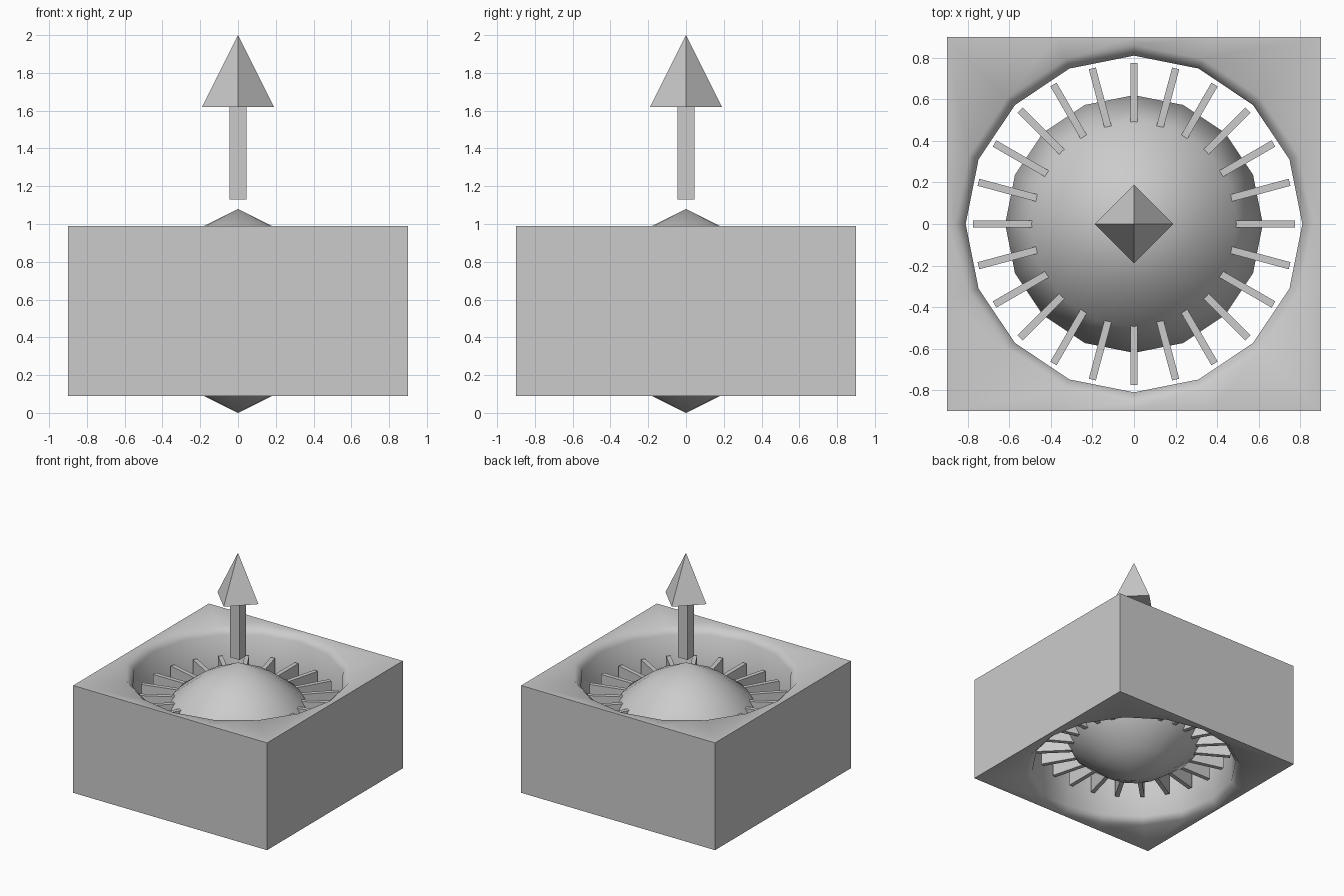
import bpy, bmesh, math
from mathutils import Matrix

if "Cube" in bpy.data.objects:
    bpy.data.objects.remove(bpy.data.objects["Cube"])

SIDES = 16
MID = 0.54  # mid height of the housing


def finish(name, bm, smooth_angle=None):
    bmesh.ops.recalc_face_normals(bm, faces=bm.faces)
    me = bpy.data.meshes.new(name)
    bm.to_mesh(me)
    bm.free()
    ob = bpy.data.objects.new(name, me)
    bpy.context.collection.objects.link(ob)
    if smooth_angle:
        bpy.ops.object.select_all(action='DESELECT')
        ob.select_set(True)
        bpy.context.view_layer.objects.active = ob
        bpy.ops.object.shade_smooth_by_angle(angle=math.radians(smooth_angle))
    return ob


def ring(bm, r, z, square=False):
    out = []
    for i in range(SIDES):
        a = 2 * math.pi * i / SIDES
        c, s = math.cos(a), math.sin(a)
        k = r / max(abs(c), abs(s)) if square else r
        out.append(bm.verts.new((c * k, s * k, z)))
    return out


def bridge(bm, a, b):
    for i in range(SIDES):
        j = (i + 1) % SIDES
        bm.faces.new((a[i], a[j], b[j], b[i]))


def box(bm, x0, x1, w, z0, z1, angle=0.0):
    m = (Matrix.Rotation(angle, 4, 'Z')
         @ Matrix.Translation(((x0 + x1) / 2, 0, (z0 + z1) / 2))
         @ Matrix.Diagonal((x1 - x0, w, z1 - z0, 1)))
    bmesh.ops.create_cube(bm, size=1, matrix=m)


# Square housing with a flared round duct through it
bm = bmesh.new()
loops = [ring(bm, 0.9, 0.09, True), ring(bm, 0.9, 0.99, True),
         ring(bm, 0.86, 0.99), ring(bm, 0.81, 0.94),
         ring(bm, 0.81, 0.14), ring(bm, 0.86, 0.09)]
for i in range(len(loops)):
    bridge(bm, loops[i], loops[(i + 1) % len(loops)])
finish("duct_housing", bm, 50)

# Domed hub, the same above and below
bm = bmesh.new()
half = [(0.29, 0.395), (0.50, 0.235)]
profile = half + [(0.62, 0)] + [(r, -z) for r, z in reversed(half)]
loops = [ring(bm, r, MID + z) for r, z in profile]
for a, b in zip(loops, loops[1:]):
    bridge(bm, a, b)
for loop, z in ((loops[0], 1.08), (loops[-1], 0.0)):
    tip = bm.verts.new((0, 0, z))
    for i in range(SIDES):
        bm.faces.new((loop[i], loop[(i + 1) % SIDES], tip))
finish("hub", bm, 75)

# Radial fan blades
bm = bmesh.new()
for i in range(24):
    box(bm, 0.40, 0.775, 0.035, 0.30, 0.78, math.radians(15 * i))
finish("fan_blades", bm)

# Flow arrow above the hub
bm = bmesh.new()
box(bm, -0.045, 0.045, 0.09, 1.13, 1.62)
finish("arrow_shaft", bm)

bm = bmesh.new()
tip = bm.verts.new((0, 0, 2.0))
base = [bm.verts.new((0.19 * x, 0.19 * y, 1.62))
        for x, y in ((1, 0), (0, 1), (-1, 0), (0, -1))]
bm.faces.new(base)
for i in range(4):
    bm.faces.new((base[i], base[(i + 1) % 4], tip))
finish("arrow_head", bm)
